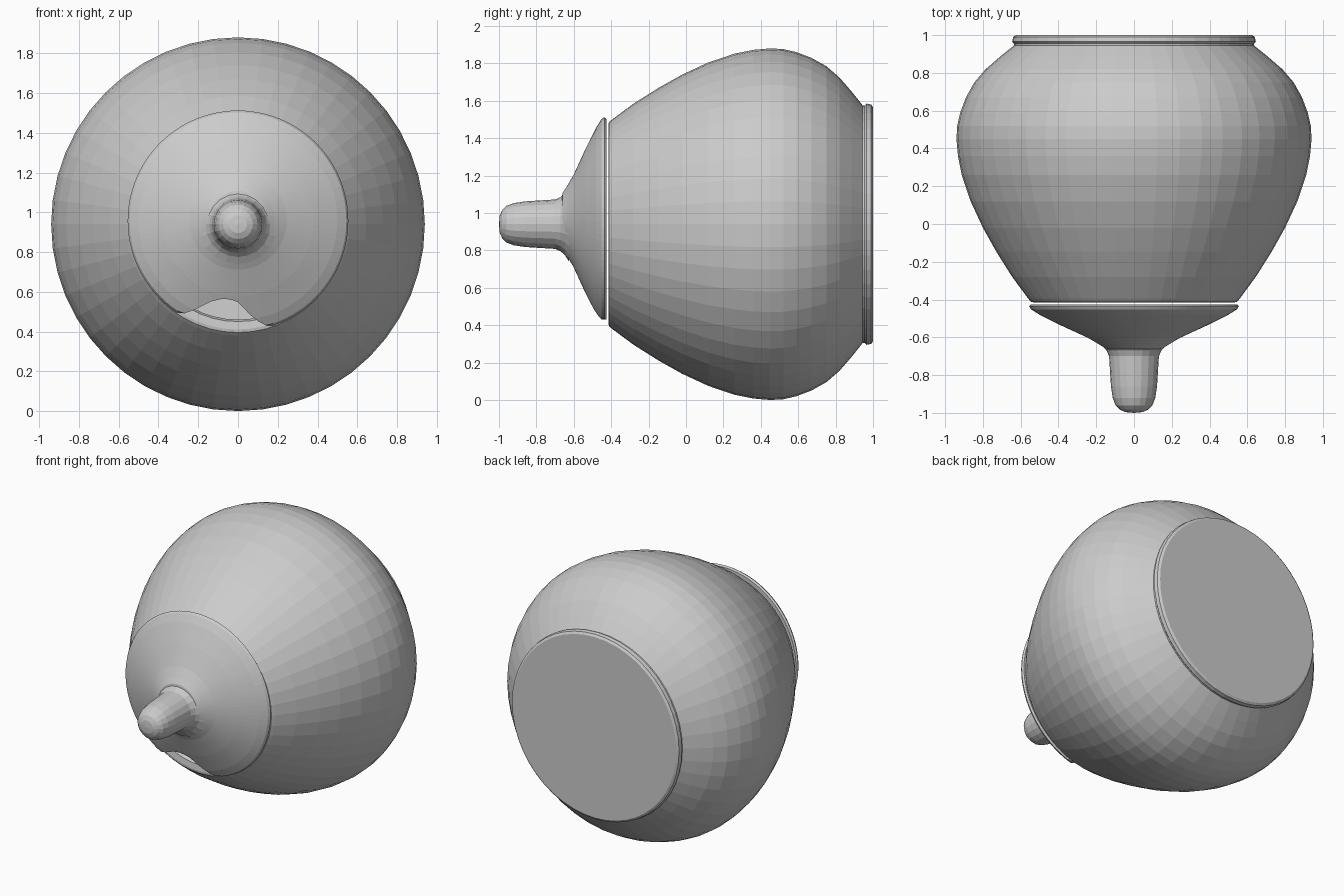
import bpy, bmesh, math

if "Cube" in bpy.data.objects:
    bpy.data.objects.remove(bpy.data.objects["Cube"])

AXIS_Z = 0.94

glaze = bpy.data.materials.new("plain grey")
glaze.diffuse_color = (0.6, 0.6, 0.6, 1)
glaze.use_nodes = True
glaze.node_tree.nodes["Principled BSDF"].inputs["Base Color"].default_value = glaze.diffuse_color


def lathe(name, profile, sides, cz=AXIS_Z, limit=None):
    """Revolve (radius, y) points round a y-parallel axis; limit(angle) caps the radius."""
    bm = bmesh.new()
    rings = []
    for r, y in profile:
        if r == 0:
            rings.append([bm.verts.new((0, y, cz))])
            continue
        ring = []
        for i in range(sides):
            a = 2 * math.pi * i / sides
            rr, yy = limit(a, r, y) if limit else (r, y)
            # angle 0 points straight down, positive towards +x
            ring.append(bm.verts.new((rr * math.sin(a), yy, cz - rr * math.cos(a))))
        rings.append(ring)
    for p, q in zip(rings, rings[1:]):
        for i in range(sides):
            j = (i + 1) % sides
            if len(p) == 1:
                bm.faces.new((p[0], q[i], q[j]))
            elif len(q) == 1:
                bm.faces.new((p[i], q[0], p[j]))
            else:
                bm.faces.new((p[i], q[i], q[j], p[j]))
    bmesh.ops.recalc_face_normals(bm, faces=bm.faces)
    me = bpy.data.meshes.new(name)
    bm.to_mesh(me)
    bm.free()
    me.materials.append(glaze)
    ob = bpy.data.objects.new(name, me)
    bpy.context.collection.objects.link(ob)
    return ob


# Hollow pot: foot disc, belly, mouth, inner wall
lathe("pot_body", [
    (0, 1.0), (0.625, 1.0), (0.64, 0.99), (0.645, 0.965), (0.635, 0.955), (0.635, 0.945),
    (0.71, 0.885), (0.785, 0.82), (0.845, 0.75), (0.89, 0.67), (0.92, 0.59),
    (0.936, 0.52), (0.94, 0.45), (0.932, 0.36), (0.912, 0.26), (0.865, 0.12),
    (0.80, -0.02), (0.73, -0.145), (0.645, -0.28), (0.56, -0.395), (0.545, -0.412),
    (0.53, -0.415), (0.49, -0.41), (0.48, -0.38), (0.57, -0.26), (0.73, 0.0),
    (0.85, 0.26), (0.87, 0.45), (0.82, 0.67), (0.64, 0.87), (0, 0.92)], 48)

# Lid surface points from the rim towards the knob
TOP = [(0.545, -0.452), (0.50, -0.48), (0.44, -0.51), (0.38, -0.54), (0.31, -0.572),
       (0.245, -0.602), (0.185, -0.637)]
# Notch edge: (degrees from straight down, radius)
NOTCH = [(-33, 0.56), (-29, 0.53), (-24, 0.475), (-19, 0.43), (-12, 0.40), (-5, 0.397),
         (0, 0.41), (5, 0.45), (9, 0.495), (13, 0.53), (17, 0.56)]


def interpolate(table, t):
    for (a, u), (b, v) in zip(table, table[1:]):
        if a <= t <= b:
            return u + (v - u) * (t - a) / (b - a)
    return None


def ladle_notch(a, r, y):
    deg = math.degrees(a)
    deg = deg - 360 if deg > 180 else deg
    edge = interpolate(NOTCH, deg)
    if edge is None or r <= edge:
        return r, y
    # slide the point inwards along the sloping lid
    shift = interpolate(sorted(TOP), min(edge, 0.545)) - interpolate(sorted(TOP), min(r, 0.545))
    return edge, y + shift


# Lid shell with its ladle notch
lathe("lid", [
    (0, -0.61), (0.16, -0.60), (0.245, -0.565), (0.38, -0.503), (0.48, -0.45),
    (0.51, -0.425), (0.545, -0.425), (0.555, -0.435)] + TOP + [(0.15, -0.66), (0, -0.68)],
    96, 0.957, ladle_notch)

# Knob with flared foot and rounded tip
lathe("lid_knob", [
    (0, -0.61), (0.20, -0.625), (0.165, -0.648), (0.145, -0.67), (0.132, -0.70),
    (0.127, -0.78), (0.122, -0.86), (0.113, -0.92), (0.098, -0.96), (0.075, -0.983),
    (0.045, -0.996), (0, -1.0)], 20, 0.94)
